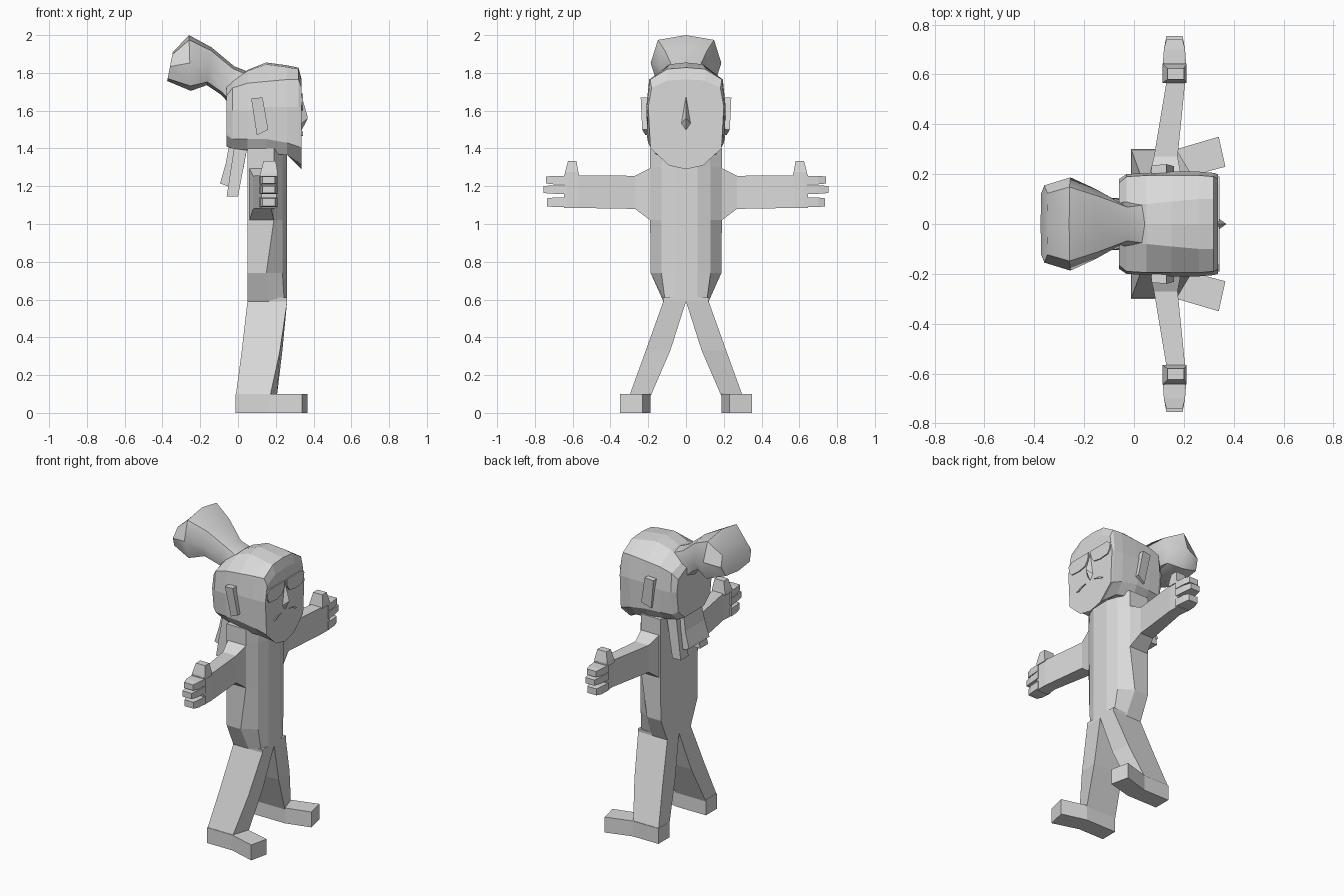
import bpy, bmesh, math
from mathutils import Vector

mat = bpy.data.materials.new("plain grey")
mat.diffuse_color = (0.7, 0.7, 0.7, 1)


def loft(name, rings, smooth=False):
    """Skin equal-length rings of 3D points and cap both ends."""
    bm = bmesh.new()
    vs = [[bm.verts.new(p) for p in r] for r in rings]
    n = len(rings[0])
    for a, b in zip(vs, vs[1:]):
        for i in range(n):
            j = (i + 1) % n
            bm.faces.new((a[i], a[j], b[j], b[i]))
    bm.faces.new(vs[0])
    bm.faces.new(vs[-1])
    bmesh.ops.remove_doubles(bm, verts=bm.verts, dist=0.0005)
    bmesh.ops.recalc_face_normals(bm, faces=bm.faces)
    me = bpy.data.meshes.new(name)
    bm.to_mesh(me)
    bm.free()
    me.materials.append(mat)
    ob = bpy.data.objects.new(name, me)
    bpy.context.collection.objects.link(ob)
    if smooth:
        bpy.context.view_layer.objects.active = ob
        ob.select_set(True)
        bpy.ops.object.shade_smooth_by_angle(angle=math.radians(40))
        ob.select_set(False)
    return ob


def both(half):
    """Close a half outline [(y, v)] whose ends lie on y = 0."""
    return half + [(-y, v) for y, v in half[-2:0:-1]]


def rect(x0, x1, z0, z1, y):
    return [(x0, y, z0), (x1, y, z0), (x1, y, z1), (x0, y, z1)]


# torso: chamfered front, flat back
torso = []
for z, side, xs, yf, xf in [(.59, .12, .16, .11, .245), (.74, .187, .15, .13, .235),
                            (1.02, .19, .19, .13, .235), (1.30, .19, .19, .13, .235),
                            (1.40, .19, .19, .12, .235)]:
    half = [(0, .05), (side, .05), (side, xs), (yf, xf), (.06, .26), (0, .26)]
    torso.append([(x, y, z) for y, x in both(half)])
loft("torso", torso)

# head: sections from back to face
secs = [
    (-.06, [(0, 1.73), (.08, 1.725), (.165, 1.68), (.18, 1.6), (.165, 1.47), (.1, 1.41), (0, 1.41)]),
    (-.03, [(0, 1.76), (.08, 1.755), (.19, 1.72), (.2, 1.6), (.185, 1.45), (.13, 1.40), (0, 1.40)]),
    (.05, [(0, 1.815), (.08, 1.81), (.195, 1.745), (.205, 1.6), (.195, 1.45), (.15, 1.39), (0, 1.39)]),
    (.15, [(0, 1.855), (.09, 1.845), (.195, 1.755), (.21, 1.62), (.205, 1.45), (.17, 1.375), (0, 1.375)]),
    (.26, [(0, 1.84), (.1, 1.83), (.195, 1.765), (.21, 1.62), (.2, 1.43), (.15, 1.365), (0, 1.365)]),
    (.32, [(0, 1.828), (.1, 1.82), (.19, 1.765), (.205, 1.62), (.19, 1.41), (.1, 1.325), (0, 1.305)]),
    (.337, [(0, 1.765), (.1, 1.76), (.182, 1.72), (.2, 1.62), (.188, 1.40), (.09, 1.31), (0, 1.29)]),
]
loft("head", [[(x, y, z) for y, z in both(h)] for x, h in secs])

# topknot: eight-sided rings given by top point, bottom point and half width
bun = []
for t, b, w in [((.07, 1.80), (-.04, 1.63), .10), ((-.02, 1.835), (-.09, 1.685), .085),
                ((-.14, 1.935), (-.165, 1.735), .14), ((-.26, 2.0), (-.25, 1.705), .187),
                ((-.345, 1.91), (-.375, 1.757), .155)]:
    t, b = Vector((t[0], 0, t[1])), Vector((b[0], 0, b[1]))
    c, h = (t + b) / 2, (t - b) / 2
    ring = []
    for k in range(8):
        a = k * math.pi / 4
        f = 1.17 if k % 2 else 1
        ring.append(c + h * (math.cos(a) * f) + Vector((0, w * math.sin(a) * f * (.96 if k % 2 else 1), 0)))
    bun.append(ring)
loft("topknot", bun, smooth=True)

# hair hanging at the back of the neck
loft("back_hair", [
    [(-.045, -.09, 1.43), (.05, -.09, 1.41), (.05, .09, 1.41), (-.045, .09, 1.43)],
    [(-.065, -.10, 1.32), (.03, -.10, 1.30), (.03, .10, 1.30), (-.065, .10, 1.32)],
    [(-.095, -.105, 1.215), (-.005, -.105, 1.18), (-.005, .105, 1.18), (-.095, .105, 1.215)]])

# nose
nose = [(0, 1.69), (.027, 1.53), (0, 1.49), (-.027, 1.53)]
loft("nose", [[(.333, y, z) for y, z in nose], [(.37, 0, 1.56)] * 4][:1]
     + [[(.369, y * .05, 1.56 + (z - 1.56) * .05) for y, z in nose]])

lens = [(.01, 1.69), (.16, 1.69), (.19, 1.67), (.185, 1.63), (.165, 1.605), (.095, 1.60), (.04, 1.61), (.015, 1.645)]
lip = [(.04, 1.49), (.085, 1.485), (.118, 1.468), (.10, 1.465), (.08, 1.477)]

for s, side in ((1, "left"), (-1, "right")):
    # arm and hand
    loft(side + "_arm", [rect(.06, .19, 1.0, 1.32, s * .17), rect(.06, .19, 1.02, 1.295, s * .19),
                         rect(.08, .175, 1.08, 1.255, s * .27), rect(.13, .205, 1.085, 1.258, s * .57),
                         rect(.125, .205, 1.085, 1.262, s * .645)])
    for i, (z0, z1, y) in enumerate([(1.21, 1.255, .74), (1.16, 1.205, .755), (1.09, 1.14, .735)]):
        loft(f"{side}_finger_{i + 1}", [rect(.115, .21, z0, z1, s * .63),
                                        rect(.12, .205, z0, z1, s * .70),
                                        rect(.13, .195, z0 + .004, z1 - .004, s * y)])
    loft(side + "_thumb", [[(x, s * y, z) for x, y in ((x0, y0), (x1, y0), (x1, y1), (x0, y1))]
                           for z, x0, x1, y0, y1 in ((1.25, .115, .21, .565, .645),
                                                     (1.275, .12, .21, .57, .64),
                                                     (1.333, .135, .20, .58, .625))])
    # leg
    loft(side + "_leg", [[(x, s * y, z) for x, y in r] for z, r in [
        (.61, [(.05, 0), (.05, .122), (.26, .122), (.26, 0)]),
        (.59, [(.05, 0), (.05, .12), (.26, .12), (.26, 0)]),
        (.33, [(.02, .083), (.02, .213), (.222, .213), (.235, .083)]),
        (.09, [(-.012, .187), (-.012, .30), (.17, .30), (.206, .187)])]])
    # foot, turned outward
    sole = [(-.012, .187), (-.012, .30), (.17, .30), (.34, .35), (.367, .23), (.206, .187)]
    loft(side + "_foot", [[(x, s * y, z) for x, y in sole] for z in (0, .1)])
    # ear, flaring out at the top
    outer = [(.07, .235, 1.665), (.13, .24, 1.67), (.16, .232, 1.50), (.10, .215, 1.47)]
    loft(side + "_ear", [[(x, s * .19, z) for x, y, z in outer], [(x, s * y, z) for x, y, z in outer]])
    # neck hair lock
    loft(side + "_hair_lock", [[(x, s * y, z) for x, y in ((x0, .06), (x1, .06), (x1, y1), (x0, y1))]
                               for z, x0, x1, y1 in ((1.41, -.02, .05, .13), (1.145, -.06, .0, .14))])
    # face plates
    loft(side + "_lens", [[(x, s * y, z) for y, z in lens] for x in (.335, .344)])
    loft(side + "_moustache", [[(x, s * y, z) for y, z in lip] for x in (.335, .343)])
